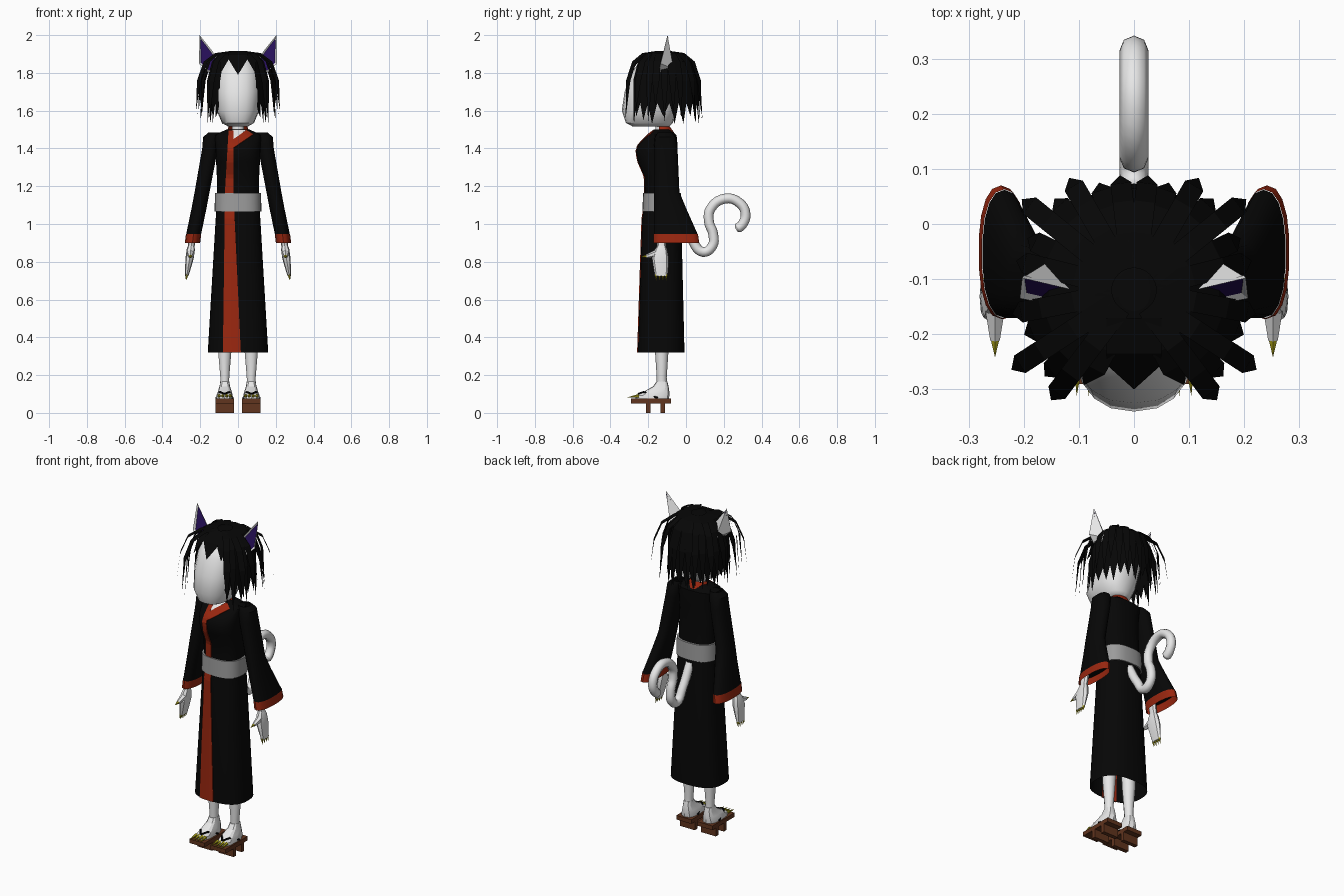
import bpy, bmesh, math
from mathutils import Vector
from math import sin, cos, radians, pi

if "Cube" in bpy.data.objects:
    bpy.data.objects.remove(bpy.data.objects["Cube"])


def material(name, r, g, b):
    m = bpy.data.materials.new(name)
    m.diffuse_color = (r, g, b, 1)
    m.use_nodes = True
    m.node_tree.nodes["Principled BSDF"].inputs["Base Color"].default_value = m.diffuse_color
    return m


WHITE = material("white fur", .8, .8, .8)
BLACK = material("black cloth and hair", .002, .002, .002)
RED = material("red trim", .32, .02, .005)
GREY = material("grey sash", .33, .33, .33)
BROWN = material("brown wood", .12, .035, .013)
YELLOW = material("yellow claw", .42, .37, .01)
PURPLE = material("purple inner ear", .02, .005, .1)


def finish(name, bm, mats, mirror=False, angle=None, fix=True):
    if fix:
        bmesh.ops.recalc_face_normals(bm, faces=bm.faces)
    me = bpy.data.meshes.new(name)
    bm.to_mesh(me)
    bm.free()
    ob = bpy.data.objects.new(name, me)
    bpy.context.collection.objects.link(ob)
    for m in mats:
        me.materials.append(m)
    if angle:
        bpy.ops.object.select_all(action='DESELECT')
        ob.select_set(True)
        bpy.context.view_layer.objects.active = ob
        bpy.ops.object.shade_smooth_by_angle(angle=radians(angle))
    if mirror:
        ob.modifiers.new("Mirror", 'MIRROR').use_mirror_merge = False
    return ob


def power(v, e):
    return math.copysign(abs(v) ** (2 / e), v)


def loft(name, rings, mat, n=20, e=2.0, arc=None, caps=(True, True), mirror=False, angle=40):
    """Skin rings of (z, centre x, half width, front y, back y)."""
    bm = bmesh.new()
    rows = []
    a0, a1 = arc or (0, 360)
    for z, cx, rx, y0, y1 in rings:
        row = []
        for i in range(n + (1 if arc else 0)):
            t = radians(a0 + (a1 - a0) * i / n)
            row.append(bm.verts.new((cx + rx * power(sin(t), e),
                                     (y0 + y1) / 2 - (y1 - y0) / 2 * power(cos(t), e), z)))
        rows.append(row)
    for a, b in zip(rows, rows[1:]):
        for i in range(n):
            j = i + 1 if arc else (i + 1) % n
            bm.faces.new((a[i], a[j], b[j], b[i]))
    if caps[0] and not arc:
        bm.faces.new(rows[0])
    if caps[1] and not arc:
        bm.faces.new(rows[-1])
    return finish(name, bm, [mat], mirror, angle)


def add_cone(bm, a, b, r1, r2=0.0, sides=6):
    a, b = Vector(a), Vector(b)
    d = b - a
    rot = d.to_track_quat('Z', 'Y').to_matrix().to_4x4()
    rot.translation = (a + b) / 2
    bmesh.ops.create_cone(bm, cap_ends=True, segments=sides, radius1=r1, radius2=r2,
                          depth=d.length, matrix=rot)


def add_box(bm, lo, hi):
    lo, hi = Vector(lo), Vector(hi)
    for v in bmesh.ops.create_cube(bm, size=1)['verts']:
        v.co = Vector(c * s + m for c, s, m in zip(v.co, hi - lo, (lo + hi) / 2))


# Head and neck
loft("head", [(1.515, 0, .05, -.28, -.09), (1.535, 0, .085, -.318, -.07), (1.6, 0, .112, -.34, -.05),
              (1.7, 0, .121, -.325, -.02), (1.8, 0, .116, -.29, -.01), (1.86, 0, .095, -.245, -.03),
              (1.885, 0, .05, -.19, -.08)], WHITE, 20, 2.4)
loft("neck", [(1.44, 0, .034, -.165, -.095), (1.54, 0, .032, -.16, -.1)], WHITE, 10)

# Robe body, open at the hem
ROBE = [(.32, 0, .16, -.255, -.008), (1.03, 0, .118, -.232, -.025), (1.115, 0, .112, -.218, -.035),
        (1.25, 0, .112, -.22, -.042), (1.33, 0, .116, -.255, -.045), (1.385, 0, .118, -.265, -.045),
        (1.42, 0, .12, -.252, -.045), (1.47, 0, .125, -.205, -.05), (1.5, 0, .062, -.17, -.085)]
ROBE_E = 2.6
loft("robe", ROBE, BLACK, 32, ROBE_E, caps=(False, True))
loft("sash", [(1.065, 0, .124, -.231, -.022), (1.165, 0, .122, -.227, -.026)], GREY, 28, ROBE_E)


def robe_front(x, z):
    for a, b in zip(ROBE, ROBE[1:]):
        if z <= b[0]:
            break
    f = (z - a[0]) / (b[0] - a[0])
    rx, y0, y1 = (a[k] + (b[k] - a[k]) * f for k in (2, 3, 4))
    return (y0 + y1) / 2 - (y1 - y0) / 2 * max(0, 1 - abs(x / rx) ** ROBE_E) ** (1 / ROBE_E)


def patch(name, corners, mat, nu=4, nv=16, lift=.004):
    """Thin plate laid over the robe front, from four (x, z) corners."""
    p = [Vector(c) for c in corners]
    bm = bmesh.new()
    rows = []
    for j in range(nv + 1):
        left, right = p[0].lerp(p[3], j / nv), p[1].lerp(p[2], j / nv)
        row = []
        for i in range(nu + 1):
            x, z = left.lerp(right, i / nu)
            row.append(bm.verts.new((x, robe_front(x, z) - lift, z)))
        rows.append(row)
    for a, b in zip(rows, rows[1:]):
        for i in range(nu):
            bm.faces.new((a[i], a[i + 1], b[i + 1], b[i]))
    ob = finish(name, bm, [mat], fix=False)
    sol = ob.modifiers.new("Thickness", 'SOLIDIFY')
    sol.thickness = .009
    sol.offset = -1


patch("skirt_stripe", [(-.08, .32), (.015, .32), (-.02, 1.075), (-.07, 1.075)], RED)
patch("chest_stripe", [(-.07, 1.155), (-.025, 1.155), (-.025, 1.495), (-.05, 1.495)], RED)
patch("collar_band", [(-.03, 1.4), (.08, 1.475), (.045, 1.498), (-.03, 1.445)], RED, 10, 6, .005)
patch("throat", [(-.028, 1.44), (-.02, 1.445), (.04, 1.497), (-.028, 1.497)], WHITE, 6, 10, .003)
loft("back_collar", [(1.465, 0, .07, -.185, -.05), (1.515, 0, .05, -.165, -.085)], RED, 16, arc=(65, 295))

# Flared sleeves with cuffs
loft("sleeve", [(1.485, .125, .032, -.15, -.075), (1.46, .14, .045, -.165, -.055),
                (1.4, .148, .042, -.17, -.045), (1.17, .19, .04, -.17, -.035),
                (1.085, .206, .04, -.17, 0), (.945, .235, .04, -.17, .062)],
     BLACK, 18, 2.3, caps=(False, True), mirror=True)
loft("cuff", [(.948, .235, .041, -.172, .063), (.9, .241, .041, -.172, .07)],
     RED, 18, 2.3, caps=(False, False), mirror=True)

# Arms, hands and claws
loft("forearm", [(1.0, .23, .02, -.155, -.105), (.88, .248, .018, -.153, -.107)], WHITE, 8, mirror=True)
loft("hand", [(.885, .248, .017, -.152, -.108), (.865, .25, .022, -.165, -.1), (.82, .256, .022, -.18, -.092),
              (.77, .264, .016, -.172, -.094), (.725, .271, .009, -.165, -.098)],
     WHITE, 8, 2.6, mirror=True, angle=25)
bm = bmesh.new()
add_cone(bm, (.252, -.155, .845), (.252, -.21, .828), .02, .01)
finish("thumb", bm, [WHITE], True)
bm = bmesh.new()
add_cone(bm, (.252, -.205, .83), (.252, -.242, .824), .01)
for y in (-.158, -.14, -.122, -.105):
    add_cone(bm, (.27, y, .732), (.276, y, .698), .008)
finish("finger_claws", bm, [YELLOW], True)

# Legs, feet and toe claws
loft("leg", [(.15, .07, .024, -.155, -.1), (.19, .07, .025, -.155, -.102), (.34, .07, .038, -.165, -.092),
             (.5, .065, .042, -.17, -.085)], WHITE, 10, mirror=True)
loft("foot", [(.075, .071, .043, -.268, -.09), (.092, .071, .043, -.264, -.088), (.112, .07, .037, -.225, -.088),
              (.14, .07, .028, -.175, -.092), (.165, .07, .024, -.157, -.098)],
     WHITE, 12, 2.8, mirror=True, angle=25)
bm = bmesh.new()
for k in range(4):
    x = .041 + .02 * k
    add_cone(bm, (x, -.25, .09), (.071 + (x - .071) * 1.1, -.312, .082), .01)
finish("toe_claws", bm, [YELLOW], True)
bm = bmesh.new()
for side in (-1, 1):
    path = [(.071, -.252, .1), (.071 + side * .024, -.222, .11), (.071 + side * .043, -.15, .078)]
    for a, b in zip(path, path[1:]):
        add_cone(bm, a, b, .006, .006)
finish("sandal_strap", bm, [BLACK], True)

# Wooden sandals on two cross blocks
bm = bmesh.new()
add_box(bm, (.02, -.29, .05), (.12, -.08, .075))
for y in (-.213, -.136):
    add_box(bm, (.02, y, 0), (.12, y + .024, .05))
finish("sandal", bm, [BROWN], True)

# Ears with a sunken purple front
bm = bmesh.new()
inner, outer, low, back, tip = [bm.verts.new(c) for c in (
    (.088, -.125, 1.855), (.207, -.135, 1.85), (.155, -.145, 1.8), (.15, -.065, 1.82), (.203, -.098, 2.0))]
front = bm.faces.new((inner, low, outer, tip))
for f in ((outer, back, tip), (back, inner, tip), (inner, back, low), (low, back, outer)):
    bm.faces.new(f)
bmesh.ops.recalc_face_normals(bm, faces=bm.faces)
bmesh.ops.inset_region(bm, faces=[front], thickness=.014, depth=-.008)
front.material_index = 1
finish("ear", bm, [WHITE, PURPLE], True)

# Hair cap with a toothed lower edge and an open face
HC = -.12
LEVELS = [(1.912, .2), (1.898, .55), (1.86, .82), (1.76, .98), (1.64, 1.0)]
bm = bmesh.new()
COLS = 48


def cap_point(t, z, f):
    return (.148 * f * power(sin(t), 2.3), HC - .188 * f * power(cos(t), 2.3), z)


grid = [[bm.verts.new(cap_point(2 * pi * i / COLS, z, f)) for i in range(COLS)] for z, f in LEVELS]
bm.faces.new(grid[0])
for k, (a, b) in enumerate(zip(grid, grid[1:])):
    for i in range(COLS):
        if k < 1 or 5 <= i < COLS - 5:
            j = (i + 1) % COLS
            bm.faces.new((a[i], a[j], b[j], b[i]))
for i in range(5, COLS - 6, 2):
    tooth = bm.verts.new(cap_point(2 * pi * (i + 1) / COLS, 1.53 + .02 * (i % 3), 1.03))
    bm.faces.new((grid[-1][i], grid[-1][i + 1], grid[-1][i + 2], tooth))
bmesh.ops.delete(bm, geom=[v for v in bm.verts if not v.link_faces], context='VERTS')
finish("hair_cap", bm, [BLACK])


def add_strand(bm, deg, path, width):
    """Flat pointed lock: path of (reach, height) from the crown."""
    t = radians(deg)
    out, side = Vector((sin(t), -cos(t), 0)), Vector((cos(t), sin(t), 0)) * width / 2
    prev = None
    for k, (r, z) in enumerate(path):
        c = Vector((0, HC, z)) + out * r
        if k == len(path) - 1:
            bm.faces.new((prev[0], prev[1], bm.verts.new(c)))
            break
        row = [bm.verts.new(c - side), bm.verts.new(c + side)]
        if prev:
            bm.faces.new((prev[0], prev[1], row[1], row[0]))
        prev = row


# Loose outer locks: (direction, reach, tip height)
bm = bmesh.new()
for deg, r, low in ((37, .25, 1.56), (46, .225, 1.52), (57, .265, 1.6), (68, .215, 1.54), (79, .225, 1.62),
                    (92, .2, 1.54), (104, .22, 1.58), (116, .215, 1.56), (129, .262, 1.62),
                    (139, .22, 1.55), (150, .235, 1.56), (162, .205, 1.54), (173, .21, 1.53)):
    add_strand(bm, deg, [(.04, 1.915), (r * .5, 1.905), (r * .77, 1.86), (r * .93, 1.76), (r, low)], .038)
finish("hair_locks", bm, [BLACK], True, fix=False)

# Pointed fringe over the forehead
bm = bmesh.new()
add_strand(bm, 0, [(.05, 1.915), (.115, 1.895), (.135, 1.872), (.18, 1.79)], .1)
for deg in (28, -28):
    add_strand(bm, deg, [(.05, 1.912), (.12, 1.893), (.16, 1.865), (.195, 1.8)], .05)
finish("fringe", bm, [BLACK], fix=False)

# Curling tail
cu = bpy.data.curves.new("tail", 'CURVE')
cu.dimensions = '3D'
cu.bevel_depth = .026
cu.bevel_resolution = 2
cu.resolution_u = 5
cu.use_fill_caps = True
sp = cu.splines.new('BEZIER')
pts = [(-.04, 1.04), (.03, .92), (.09, .852), (.14, .885), (.143, .95), (.122, 1.01), (.13, 1.08),
       (.21, 1.135), (.285, 1.11), (.315, 1.055), (.3, 1.0), (.275, .978), (.265, .972)]
sp.bezier_points.add(len(pts) - 1)
for k, (bp, (y, z)) in enumerate(zip(sp.bezier_points, pts)):
    bp.co = (0, y, z)
    bp.handle_left_type = bp.handle_right_type = 'AUTO'
    bp.radius = .55 if k == len(pts) - 1 else 1
cu.materials.append(WHITE)
bpy.context.collection.objects.link(bpy.data.objects.new("tail", cu))
